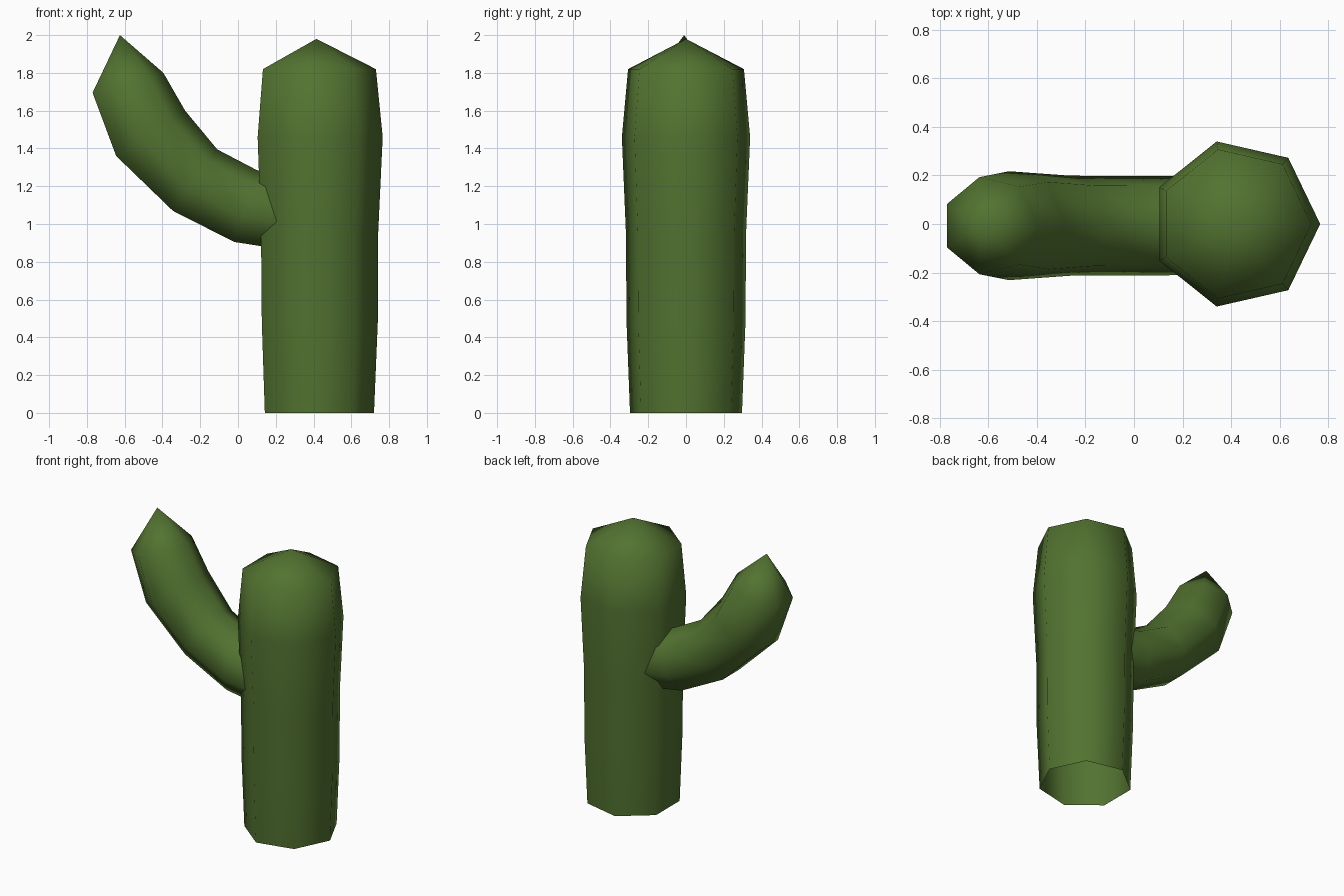
import bpy, bmesh, math
from mathutils import Vector

if "Cube" in bpy.data.objects:
    bpy.data.objects.remove(bpy.data.objects["Cube"])

SIDES = 7

green = bpy.data.materials.new("cactus green")
green.diffuse_color = (0.085, 0.17, 0.03, 1)
green.use_nodes = True
green.node_tree.nodes["Principled BSDF"].inputs["Base Color"].default_value = green.diffuse_color


def tube(name, rings, y, tip):
    """Seven-sided tube, open at the base, closed to a point at the tip.
    Each ring is (xz of the two-vertex flat side, xz of the opposite corner)."""
    bm = bmesh.new()
    flat = math.cos(math.pi / SIDES)
    loops = []
    for (ax, az), (bx, bz) in rings:
        a, b = Vector((ax, y, az)), Vector((bx, y, bz))
        r = (b - a).length / (1 + flat)
        u = (b - a).normalized()
        c = b - u * r
        loops.append([bm.verts.new(c + u * r * math.cos(t) + Vector((0, r * math.sin(t), 0)))
                      for t in (2 * math.pi * i / SIDES for i in range(SIDES))])
    for lo, hi in zip(loops, loops[1:]):
        for i in range(SIDES):
            j = (i + 1) % SIDES
            bm.faces.new((lo[i], lo[j], hi[j], hi[i]))
    top = bm.verts.new(tip)
    for i in range(SIDES):
        bm.faces.new((loops[-1][i], loops[-1][(i + 1) % SIDES], top))
    for f in bm.faces:
        f.smooth = True
    me = bpy.data.meshes.new(name)
    bm.to_mesh(me)
    bm.free()
    me.materials.append(green)
    ob = bpy.data.objects.new(name, me)
    bpy.context.collection.objects.link(ob)
    return ob


# Trunk: height, left x, right x
trunk_profile = [(0, 0.142, 0.72), (0.48, 0.126, 0.74), (0.95, 0.122, 0.742),
                 (1.46, 0.104, 0.766), (1.82, 0.132, 0.73)]
tube("trunk", [((l, z), (r, z)) for z, l, r in trunk_profile], 0, (0.415, 0, 1.98))

# Arm: outer (lower) and inner (upper) points of each ring, starting inside the trunk
arm_rings = [((0.30, 0.855), (0.33, 1.25)), ((-0.02, 0.905), (0.10, 1.285)),
             ((-0.345, 1.07), (-0.11, 1.395)), ((-0.645, 1.36), (-0.28, 1.60)),
             ((-0.77, 1.695), (-0.395, 1.80))]
tube("arm", arm_rings, -0.007, (-0.625, -0.01, 2.0))
